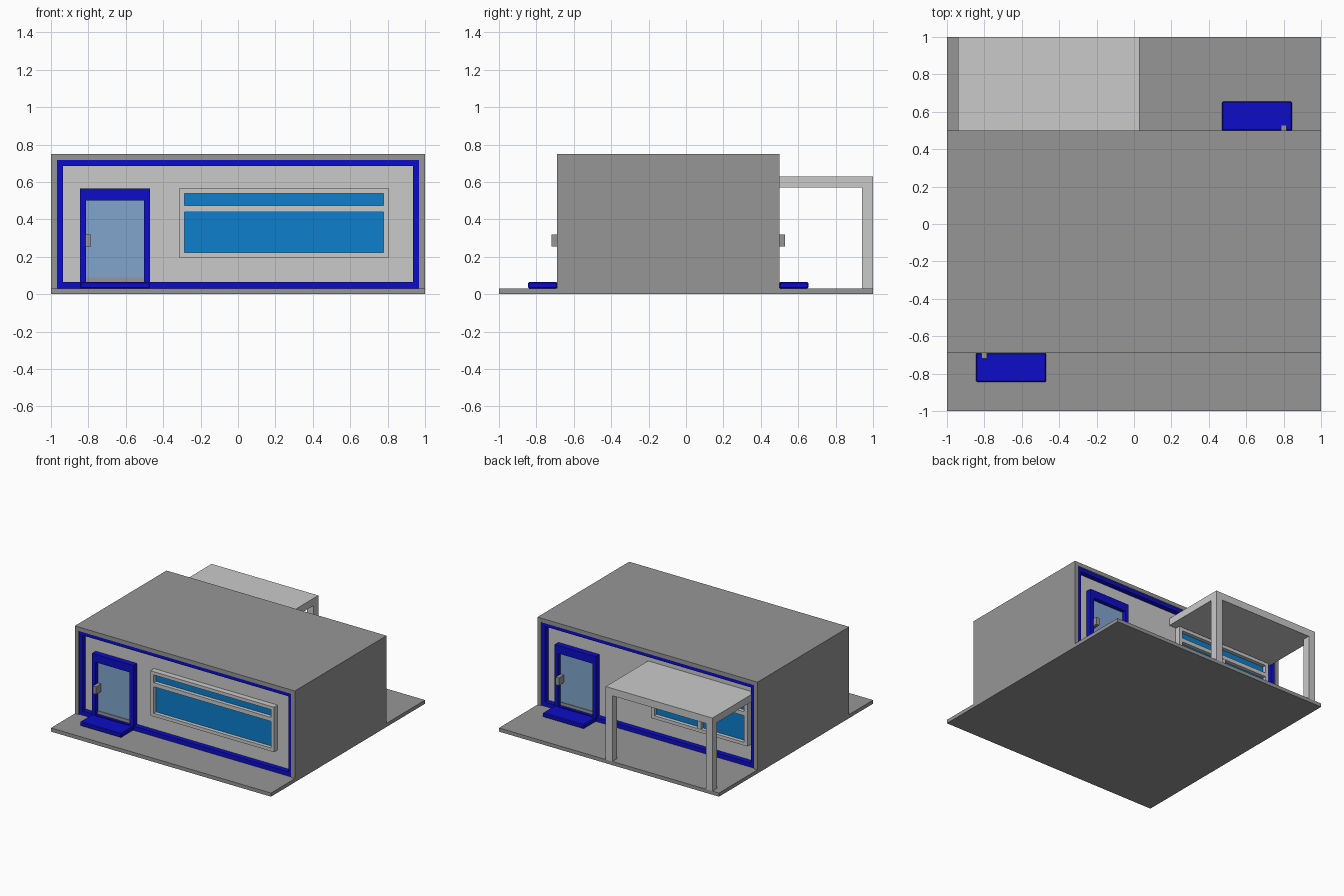
import bpy, bmesh

if "Cube" in bpy.data.objects:
    bpy.data.objects.remove(bpy.data.objects["Cube"])


def material(name, rgb):
    m = bpy.data.materials.new(name)
    m.diffuse_color = (*rgb, 1)
    m.use_nodes = True
    m.node_tree.nodes["Principled BSDF"].inputs["Base Color"].default_value = m.diffuse_color
    return m


GREY = material("concrete_grey", (0.305, 0.305, 0.305))
LIGHT = material("light_grey", (0.59, 0.59, 0.59))
BLUE = material("trim_blue", (0.004, 0.004, 0.58))
GLASS = material("window_blue", (0.004, 0.21, 0.6))
PALE = material("door_glass_blue", (0.22, 0.376, 0.61))


def finish(name, bm, mat):
    bmesh.ops.recalc_face_normals(bm, faces=bm.faces)
    me = bpy.data.meshes.new(name)
    bm.to_mesh(me)
    bm.free()
    me.materials.append(mat)
    ob = bpy.data.objects.new(name, me)
    bpy.context.collection.objects.link(ob)
    return ob


def prism(name, outline, y0, y1, mat):
    """Extrude an x-z outline along y."""
    bm = bmesh.new()
    face = bm.faces.new([bm.verts.new((x, y0, z)) for x, z in outline])
    ext = bmesh.ops.extrude_face_region(bm, geom=[face])
    # keep the start cap so that the solid is closed
    vs = [g for g in ext["geom"] if isinstance(g, bmesh.types.BMVert)]
    bmesh.ops.translate(bm, verts=vs, vec=(0, y1 - y0, 0))
    return finish(name, bm, mat)


def boxes(name, mat, *specs):
    """One object made of boxes given as (x0, x1, y0, y1, z0, z1)."""
    bm = bmesh.new()
    for x0, x1, y0, y1, z0, z1 in specs:
        for v in bmesh.ops.create_cube(bm, size=1)["verts"]:
            v.co = ((x0 + x1) / 2 + v.co.x * (x1 - x0),
                    (y0 + y1) / 2 + v.co.y * (y1 - y0),
                    (z0 + z1) / 2 + v.co.z * (z1 - z0))
    return finish(name, bm, mat)


# Base slab and the shell of roof and side walls
boxes("base_slab", GREY, (-1, 1, -1, 1, 0, 0.03))
prism("house_shell", [(-1, 0.03), (-1, 0.75), (1, 0.75), (1, 0.03),
                      (0.967, 0.03), (0.967, 0.717), (-0.967, 0.717), (-0.967, 0.03)],
      -0.69, 0.5, GREY)


def facade(side, win_x0, win_x1, mullion):
    """Recessed wall with trim, door and window; depth d runs inwards."""
    def part(name, mat, *specs):
        out = []
        for x0, x1, d0, d1, z0, z1 in specs:
            if side == "front":
                out.append((x0, x1, -0.69 + d0, -0.69 + d1, z0, z1))
            else:
                out.append((-x1, -x0, 0.5 - d1, 0.5 - d0, z0, z1))
        return boxes(side + "_" + name, mat, *out)

    part("wall", LIGHT, (-0.967, 0.967, 0.05, 0.1, 0.03, 0.717))
    # Blue border just inside the shell
    part("border_trim", BLUE,
         (-0.967, -0.936, 0.008, 0.05, 0.03, 0.717), (0.936, 0.967, 0.008, 0.05, 0.03, 0.717),
         (-0.936, 0.936, 0.008, 0.05, 0.686, 0.717), (-0.936, 0.936, 0.008, 0.05, 0.03, 0.065))
    # Door
    part("door_frame", BLUE,
         (-0.845, -0.813, 0.002, 0.05, 0.03, 0.565), (-0.503, -0.47, 0.002, 0.05, 0.03, 0.565),
         (-0.813, -0.503, 0.002, 0.05, 0.5, 0.565))
    part("door_glass", PALE, (-0.813, -0.503, 0.035, 0.05, 0.09, 0.5))
    part("door_threshold", GREY, (-0.813, -0.503, 0.03, 0.05, 0.065, 0.09))
    part("door_handle", GREY, (-0.815, -0.785, -0.03, 0.035, 0.255, 0.318))
    step = part("door_step", BLUE, (-0.845, -0.47, -0.155, 0.002, 0.03, 0.065))
    bev = step.modifiers.new("edge_bevel", "BEVEL")
    bev.width = 0.006
    bev.segments = 1
    # Window
    a, b = win_x0, win_x1
    bars = [(a, a + 0.031, 0.003, 0.05, 0.195, 0.564), (b - 0.028, b, 0.003, 0.05, 0.195, 0.564),
            (a + 0.031, b - 0.028, 0.003, 0.05, 0.195, 0.222),
            (a + 0.031, b - 0.028, 0.003, 0.05, 0.537, 0.564),
            (a + 0.031, b - 0.028, 0.003, 0.05, 0.44, 0.473)]
    if mullion:
        c = (a + b) / 2
        bars.append((c - 0.015, c + 0.015, 0.005, 0.05, 0.222, 0.44))
    part("window_frame", LIGHT, *bars)
    part("window_glass", GLASS, (a + 0.031, b - 0.028, 0.033, 0.05, 0.222, 0.44),
         (a + 0.031, b - 0.028, 0.033, 0.05, 0.473, 0.537))


facade("front", -0.316, 0.807, False)
facade("back", 0.03, 0.905, True)

# Canopy over the back terrace
boxes("canopy_roof", LIGHT, (-0.94, 0.03, 0.45, 1, 0.57, 0.63))
for name, x in (("left", -0.94), ("right", -0.03)):
    boxes("canopy_post_" + name, LIGHT, (x, x + 0.06, 0.94, 1, 0.03, 0.57))
